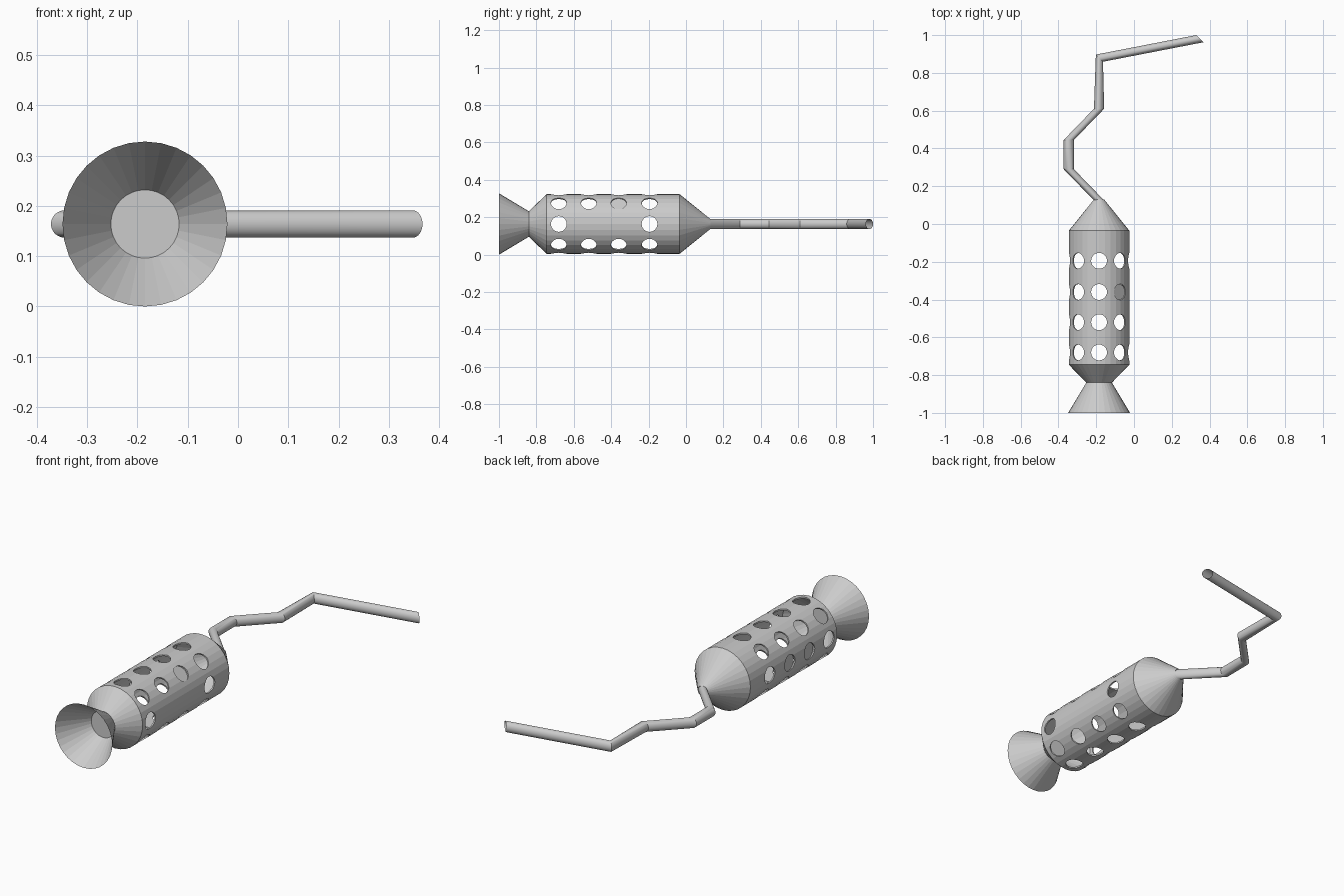
import bpy, bmesh
from math import pi, sin, cos
from mathutils import Matrix, Vector

cube = bpy.data.objects.get("Cube")
if cube:
    bpy.data.objects.remove(cube, do_unlink=True)

AXIS = Vector((-0.185, 0, 0.164))
SIDES = 32
ROWS = (-0.68, -0.52, -0.36, -0.195)
HOLE_R = 0.042


def finish(name, bm):
    mesh = bpy.data.meshes.new(name)
    bm.to_mesh(mesh)
    bm.free()
    obj = bpy.data.objects.new(name, mesh)
    bpy.context.collection.objects.link(obj)
    return obj


def skin(name, rings, cap_start=False):
    """Join rings of (centre, sideways direction, radius) into a tube."""
    bm = bmesh.new()
    loops = []
    for centre, side, radius in rings:
        loop = []
        for i in range(SIDES):
            a = 2 * pi * i / SIDES
            offset = Vector(side) * cos(a) + Vector((0, 0, sin(a)))
            loop.append(bm.verts.new(Vector(centre) + offset * radius))
        loops.append(loop)
    for low, high in zip(loops, loops[1:]):
        for i in range(SIDES):
            j = (i + 1) % SIDES
            bm.faces.new((low[i], low[j], high[j], high[i]))
    if cap_start:
        bm.faces.new(loops[0])
    bmesh.ops.recalc_face_normals(bm, faces=bm.faces)
    return finish(name, bm)


def lathe(name, profile, cap_start=False):
    rings = [(AXIS + Vector((0, y, 0)), (1, 0, 0), r) for y, r in profile]
    return skin(name, rings, cap_start)


def radial(y, step, distance):
    """Place something facing outwards from the body axis."""
    spin = Matrix.Rotation(pi / 2 - step * pi / 4, 4, 'Y')
    return Matrix.Translation(AXIS + Vector((0, y, 0))) @ spin @ Matrix.Translation((0, 0, distance))


# Flared open funnel at the front
lathe("front_funnel", [(-1, 0.164), (-0.84, 0.068)])

# Hollow body with tapered ends
body = lathe("perforated_body", [(-0.84, 0.068), (-0.745, 0.16),
                                 (-0.035, 0.16), (0.13, 0.027)], cap_start=True)

# Round holes, eight around in four rows, two left closed on one side
bm = bmesh.new()
for row, y in enumerate(ROWS):
    for step in range(8):
        if step == 0 and row in (1, 2):
            continue
        bmesh.ops.create_cone(bm, cap_ends=True, segments=24, radius1=HOLE_R,
                              radius2=HOLE_R, depth=0.08, matrix=radial(y, step, 0.165))
cutter = finish("hole_cutter", bm)
cutter.hide_render = True

shell = body.modifiers.new("shell", 'SOLIDIFY')
shell.thickness = 0.008
shell.offset = -1
cut = body.modifiers.new("holes", 'BOOLEAN')
cut.operation = 'DIFFERENCE'
cut.solver = 'EXACT'
cut.object = cutter
bpy.context.view_layer.objects.active = body
for name in ("shell", "holes"):
    bpy.ops.object.modifier_apply(modifier=name)
bpy.data.objects.remove(cutter, do_unlink=True)

# Discs closing three of the holes
bm = bmesh.new()
for row, step in ((1, 4), (2, 4), (2, 1)):
    bmesh.ops.create_circle(bm, cap_ends=True, segments=24, radius=HOLE_R,
                            matrix=radial(ROWS[row], step, 0.15))
finish("hole_covers", bm)

# Bent open tail tube, its last two sections set at a slant
ACROSS, SLANT = (1, 0, 0), (0.7, -0.7, 0)
path = [(-0.185, 0.125, ACROSS), (-0.345, 0.29, ACROSS), (-0.345, 0.445, ACROSS),
        (-0.185, 0.61, ACROSS), (-0.183, 0.878, SLANT), (0.348, 0.981, SLANT)]
tail = skin("bent_tail", [((x, y, AXIS.z), side, 0.027) for x, y, side in path])
bpy.ops.object.select_all(action='DESELECT')
tail.select_set(True)
bpy.context.view_layer.objects.active = tail
bpy.ops.object.shade_smooth_by_angle(angle=pi / 6)
